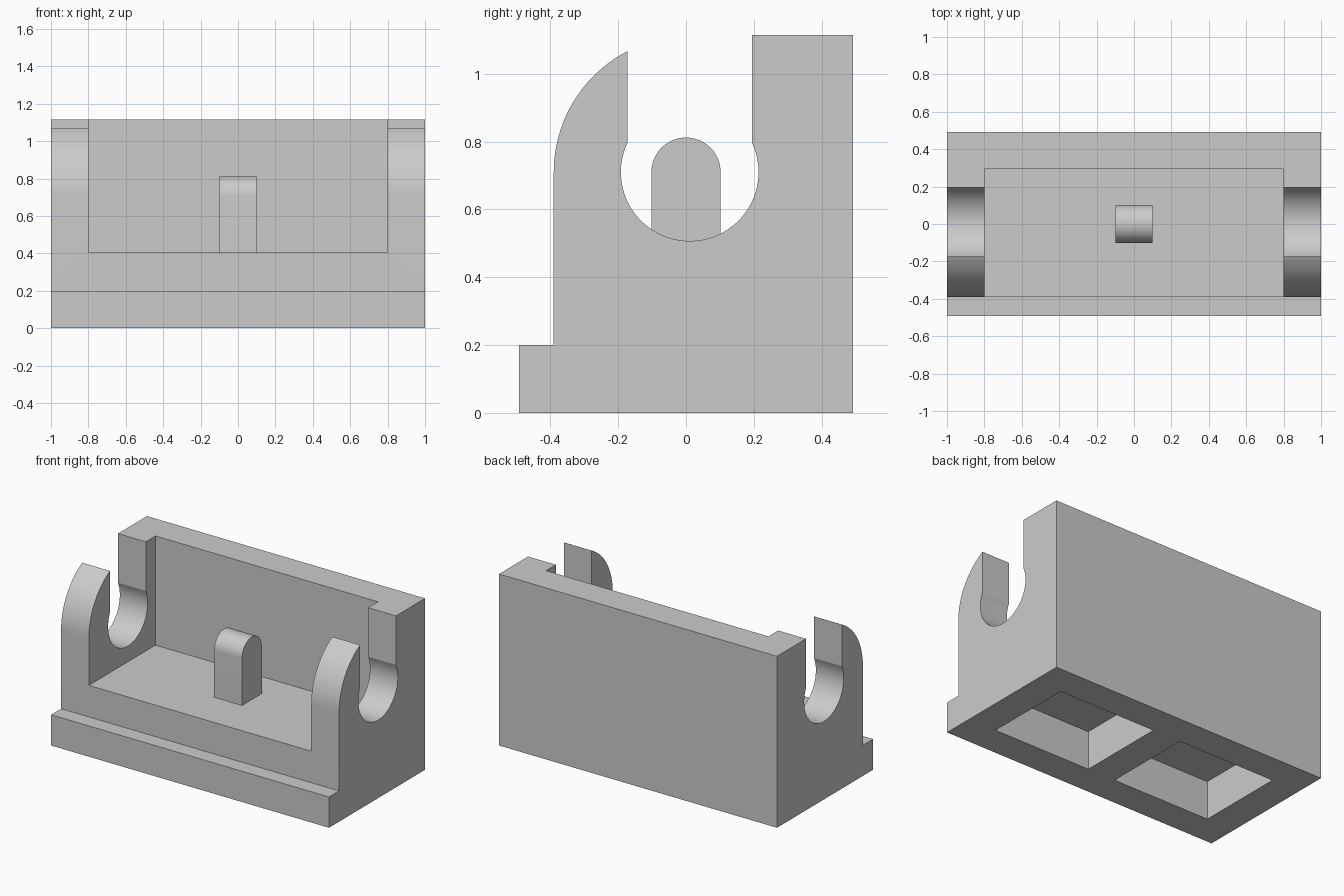
import bpy
import bmesh
from math import radians, sin, cos, asin, sqrt, degrees
from mathutils import Vector

cube = bpy.data.objects.get("Cube")
if cube:
    bpy.data.objects.remove(cube, do_unlink=True)

grey = bpy.data.materials.new("light grey")
grey.use_nodes = True
colour = (0.6, 0.6, 0.6, 1)
grey.diffuse_color = colour
grey.node_tree.nodes["Principled BSDF"].inputs["Base Color"].default_value = colour


def arc(cy, cz, r, start, end, steps):
    """Points on a circle in the side plane, angles in degrees from +y."""
    angles = [radians(start + (end - start) * i / steps) for i in range(steps + 1)]
    return [(cy + r * cos(a), cz + r * sin(a)) for a in angles]


def extrude_profile(name, profile, x0, x1):
    """Extrude a side profile of (y, z) points from x0 to x1."""
    bm = bmesh.new()
    face = bm.faces.new([bm.verts.new((x0, y, z)) for y, z in profile])
    grown = bmesh.ops.extrude_face_region(bm, geom=[face])
    verts = [v for v in grown["geom"] if isinstance(v, bmesh.types.BMVert)]
    bmesh.ops.translate(bm, verts=verts, vec=Vector((x1 - x0, 0, 0)))
    bmesh.ops.recalc_face_normals(bm, faces=bm.faces)
    mesh = bpy.data.meshes.new(name)
    bm.to_mesh(mesh)
    bm.free()
    mesh.materials.append(grey)
    obj = bpy.data.objects.new(name, mesh)
    bpy.context.collection.objects.link(obj)
    return obj


def box(name, x0, x1, y0, y1, z0, z1):
    return extrude_profile(name, [(y0, z0), (y1, z0), (y1, z1), (y0, z1)], x0, x1)


def activate(obj):
    bpy.ops.object.select_all(action="DESELECT")
    obj.select_set(True)
    bpy.context.view_layer.objects.active = obj


def cut(obj, cutter):
    mod = obj.modifiers.new("cut", "BOOLEAN")
    mod.operation = "DIFFERENCE"
    mod.solver = "EXACT"
    mod.object = cutter
    activate(obj)
    bpy.ops.object.modifier_apply(modifier=mod.name)
    bpy.data.objects.remove(cutter, do_unlink=True)


# Main dimensions
half_depth, back_top = 0.493, 1.115
step_y, step_z, floor_z = -0.39, 0.2, 0.405
bore_y, bore_z, bore_r = 0.011, 0.71, 0.203
neck = 0.184
outer_r = bore_y - step_y

# Body profile: stepped base, rounded front horn, keyhole bore, tall back
neck_angle = degrees(asin(sqrt(bore_r ** 2 - neck ** 2) / bore_r))
horn_angle = degrees(asin(sqrt(outer_r ** 2 - neck ** 2) / outer_r))
profile = [(-half_depth, 0), (half_depth, 0), (half_depth, back_top),
           (bore_y + neck, back_top)]
profile += arc(bore_y, bore_z, bore_r, neck_angle, -180 - neck_angle, 48)
profile += arc(bore_y, bore_z, outer_r, 180 - horn_angle, 180, 20)
profile += [(step_y, step_z), (-half_depth, step_z)]
body = extrude_profile("bracket_body", profile, -1, 1)

# Open cavity between the end cheeks
cut(body, box("cavity_cutter", -0.8, 0.8, -0.7, 0.295, floor_z, 1.4))

# Two pockets in the underside
for side in (-1, 1):
    x0, x1 = sorted((side * 0.1, side * 0.8))
    cut(body, box("pocket_cutter", x0, x1, -0.293, 0.293, -0.1, 0.25))

# Round-topped peg in the middle of the floor
peg_profile = [(-0.102, floor_z), (0.102, floor_z)] + arc(0, bore_z, 0.102, 0, 180, 24)
peg = extrude_profile("centre_peg", peg_profile, -0.1, 0.1)

for obj in (body, peg):
    activate(obj)
    bpy.ops.object.shade_smooth_by_angle(angle=radians(20))
